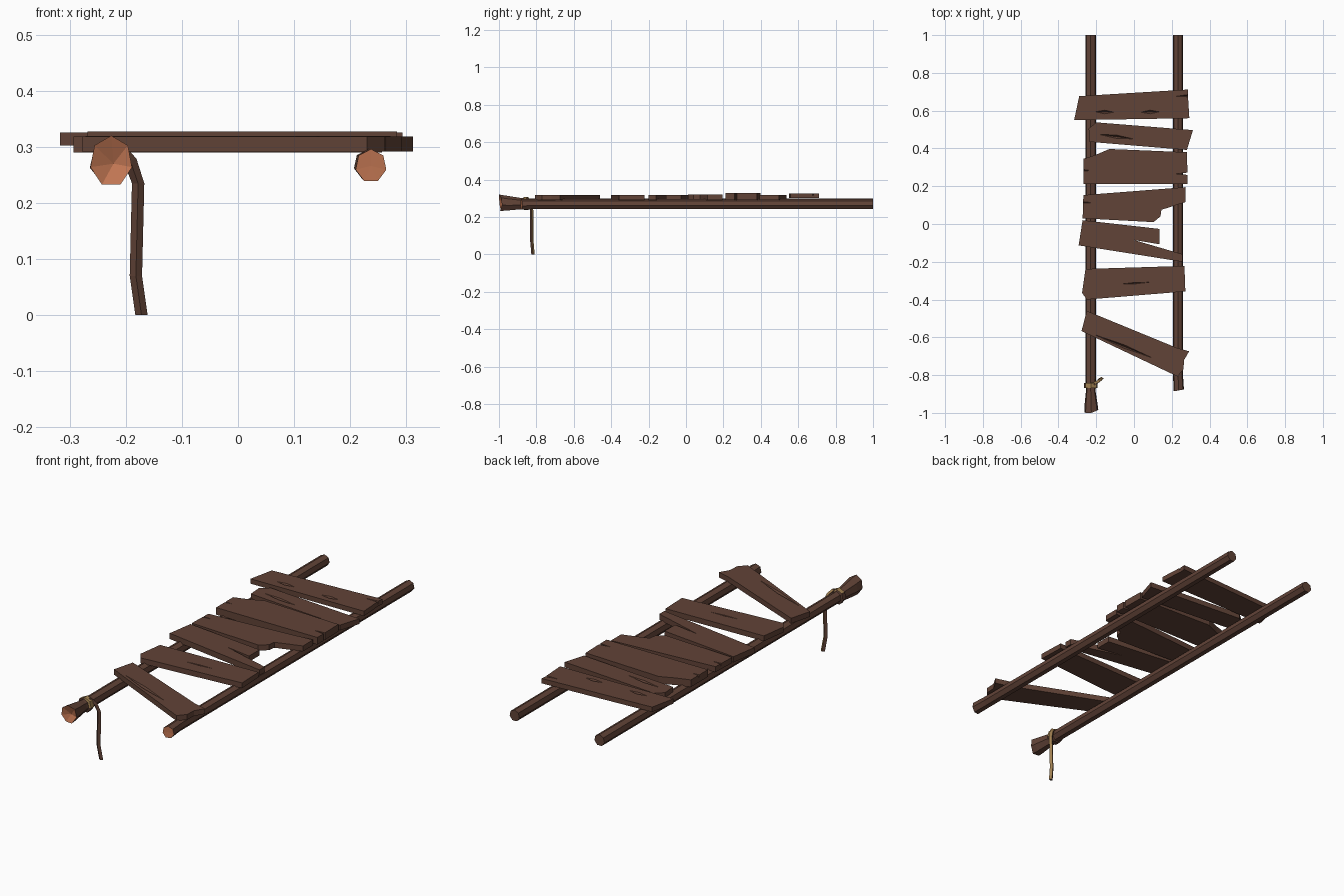
import bpy, bmesh, math
from mathutils import Vector

if "Cube" in bpy.data.objects:
    bpy.data.objects.remove(bpy.data.objects["Cube"])


def material(name, rgb):
    m = bpy.data.materials.new(name)
    m.diffuse_color = (*rgb, 1)
    m.use_nodes = True
    m.node_tree.nodes["Principled BSDF"].inputs["Base Color"].default_value = m.diffuse_color
    return m


WOOD = material("brown wood", (0.120, 0.056, 0.038))
CUT = material("fresh cut wood", (0.53, 0.18, 0.085))
ROPE = material("tan rope", (0.36, 0.22, 0.085))


def finish(name, bm, mats, rule=None):
    bmesh.ops.recalc_face_normals(bm, faces=bm.faces)
    bm.normal_update()
    if rule:
        for f in bm.faces:
            f.material_index = rule(f)
    me = bpy.data.meshes.new(name)
    bm.to_mesh(me)
    bm.free()
    for m in mats:
        me.materials.append(m)
    ob = bpy.data.objects.new(name, me)
    bpy.context.collection.objects.link(ob)
    return ob


def skin(bm, rings):
    for a, b in zip(rings, rings[1:]):
        n = len(a)
        for i in range(n):
            bm.faces.new((a[i], a[(i + 1) % n], b[(i + 1) % n], b[i]))


def rail(name, x, z, sections, jag, tip):
    """Seven sided pole along y; sections are (y, radius x, radius z, dx, dz)."""
    bm = bmesh.new()
    rings = []
    for k, (y, rx, rz, dx, dz) in enumerate(sections):
        ring = []
        for i in range(7):
            a = 2 * math.pi * i / 7 + math.pi / 2
            off = jag[i] if k == 0 else 0
            ring.append(bm.verts.new((x + dx + rx * math.cos(a), y + off,
                                      z + dz + rz * math.sin(a))))
        rings.append(ring)
    skin(bm, rings)
    bm.faces.new(rings[-1])
    # raw broken end with a raised centre
    c = bm.verts.new(tip)
    end = [bm.faces.new((rings[0][i], rings[0][(i + 1) % 7], c)) for i in range(7)]
    ends = set(end)
    return finish(name, bm, [WOOD, CUT], lambda f: 1 if f in ends else 0)


rail("left_rail", -0.229, 0.27,
     [(-1.0, 0.038, 0.046, 0.003, 0.004), (-0.96, 0.036, 0.042, 0.002, 0.002),
      (-0.885, 0.026, 0.032, 0, 0), (-0.82, 0.028, 0.028, 0, 0), (1.0, 0.028, 0.028, 0, 0)],
     [0, 0, 0.004, 0.01, 0.006, 0.016, 0.012], (-0.222, -0.978, 0.27))
rail("right_rail", 0.233, 0.268,
     [(-0.885, 0.028, 0.030, 0.004, -0.002), (-0.8, 0.027, 0.028, 0, 0), (1.0, 0.027, 0.028, 0, 0)],
     [0.004, 0, 0, 0.002, 0.006, 0.01, 0.008], (0.237, -0.88, 0.266))


def crack_cutter(a, b, width, z):
    """Long thin diamond used to carve a V shaped crack."""
    bm = bmesh.new()
    a, b = Vector((*a, z)), Vector((*b, z))
    mid, side = (a + b) / 2, (b - a).cross(Vector((0, 0, 1))).normalized() * width
    up = Vector((0, 0, 0.014))
    belt = [bm.verts.new(p) for p in (a, mid + side, b, mid - side)]
    for pole in (mid + up, mid - up):
        v = bm.verts.new(pole)
        for i in range(4):
            bm.faces.new((belt[i], belt[(i + 1) % 4], v))
    ob = finish("crack_cutter", bm, [WOOD])
    ob.hide_render = True
    return ob


def plank(name, z0, z1, outline, cracks=()):
    bm = bmesh.new()
    f = bm.faces.new([bm.verts.new((x, y, z0)) for x, y in outline])
    up = bmesh.ops.extrude_face_region(bm, geom=[f])["geom"]
    bmesh.ops.translate(bm, vec=(0, 0, z1 - z0),
                        verts=[v for v in up if isinstance(v, bmesh.types.BMVert)])
    ob = finish(name, bm, [WOOD])
    for a, b, w in cracks:
        cutter = crack_cutter(a, b, w, z1 + 0.0005)
        mod = ob.modifiers.new("crack", 'BOOLEAN')
        mod.object, mod.operation, mod.solver = cutter, 'DIFFERENCE', 'EXACT'
        bpy.context.view_layer.objects.active = ob
        bpy.ops.object.modifier_apply(modifier=mod.name)
        bpy.data.objects.remove(cutter)


# planks, from the back to the front
plank("plank_1", 0.302, 0.326,
      [(-0.29, 0.677), (0.287, 0.712), (0.285, 0.69), (0.293, 0.56), (-0.317, 0.55)],
      [((-0.205, 0.594), (-0.105, 0.592), 0.01), ((0.035, 0.592), (0.135, 0.594), 0.01),
       ((0.22, 0.676), (0.35, 0.682), 0.006)])
plank("plank_2", 0.292, 0.318,
      [(-0.2, 0.538), (0.312, 0.497), (0.28, 0.392), (-0.235, 0.435), (-0.24, 0.505)],
      [((-0.19, 0.475), (0.0, 0.45), 0.009)])
plank("plank_3", 0.292, 0.327,
      [(-0.268, 0.345), (-0.205, 0.365), (-0.13, 0.397), (0.28, 0.38), (0.283, 0.272),
       (0.225, 0.266), (0.283, 0.26), (0.283, 0.212), (-0.268, 0.212)],
      [((-0.31, 0.285), (-0.23, 0.283), 0.005)])
plank("plank_4", 0.292, 0.319,
      [(-0.268, 0.153), (0.272, 0.195), (0.272, 0.116), (0.145, 0.075), (0.14, 0.04),
       (0.103, 0.01), (-0.272, 0.03)],
      [((-0.31, 0.115), (-0.22, 0.113), 0.004)])
plank("plank_5", 0.290, 0.318,
      [(-0.272, 0.02), (0.135, -0.026), (0.135, -0.107), (0.0, -0.085), (0.257, -0.16),
       (0.257, -0.2), (-0.293, -0.113)])
plank("plank_6", 0.292, 0.318,
      [(-0.257, -0.238), (0.267, -0.222), (0.272, -0.357), (-0.25, -0.4), (-0.275, -0.365)],
      [((-0.07, -0.318), (0.085, -0.308), 0.004)])
plank("plank_7", 0.292, 0.318,
      [(-0.25, -0.46), (0.225, -0.655), (0.292, -0.674), (0.265, -0.72), (0.262, -0.77),
       (0.23, -0.807), (-0.278, -0.567)],
      [((-0.21, -0.585), (0.1, -0.71), 0.009)])

# rope band wrapped around the left rail
bm = bmesh.new()
rings = []
for r, y in ((0.026, -0.87), (0.037, -0.867), (0.037, -0.843), (0.026, -0.84)):
    rings.append([bm.verts.new((-0.228 + r * math.cos(i * math.tau / 7 + math.pi / 2), y,
                                0.271 + r * math.sin(i * math.tau / 7 + math.pi / 2)))
                  for i in range(7)])
skin(bm, rings + rings[:1])
finish("rope_band", bm, [WOOD, ROPE], lambda f: int(f.normal.x * 0.6 + f.normal.z > 0.2))

# hanging rope end with a diamond cross-section
bm = bmesh.new()
rings = []
for x, y, z in ((-0.215, -0.848, 0.3), (-0.192, -0.835, 0.275), (-0.178, -0.825, 0.235),
                (-0.182, -0.824, 0.07), (-0.172, -0.818, 0.0)):
    rings.append([bm.verts.new((x + 0.011 * dx, y + 0.009 * dy, z + (0.004 * dx if z > 0.25 else 0)))
                  for dx, dy in ((1, 0), (0, 1), (-1, 0), (0, -1))])
skin(bm, rings)
bm.faces.new(rings[0])
bm.faces.new(rings[-1])
finish("rope_tail", bm, [WOOD, ROPE], lambda f: int(f.normal.x > 0.1 and f.normal.y > 0.1))
